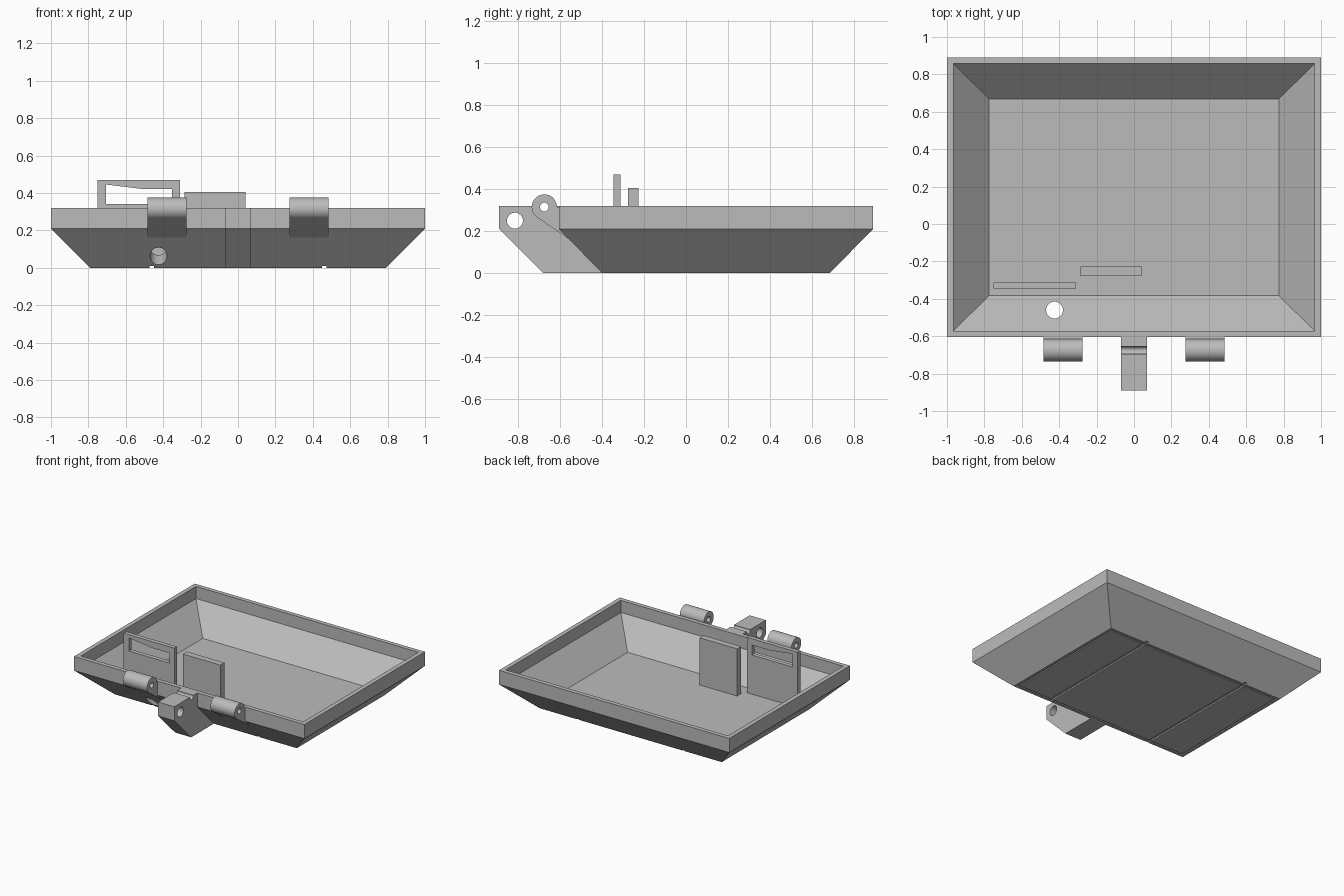
import bpy, bmesh
from math import cos, sin, radians
from mathutils import Vector, Matrix

if "Cube" in bpy.data.objects:
    bpy.data.objects.remove(bpy.data.objects["Cube"])

grey = bpy.data.materials.new("plain grey")
grey.use_nodes = True
grey.diffuse_color = (0.5, 0.5, 0.5, 1)
grey.node_tree.nodes["Principled BSDF"].inputs["Base Color"].default_value = (0.5, 0.5, 0.5, 1)


def finish(name, bm):
    bmesh.ops.recalc_face_normals(bm, faces=bm.faces)
    mesh = bpy.data.meshes.new(name)
    bm.to_mesh(mesh)
    bm.free()
    mesh.materials.append(grey)
    obj = bpy.data.objects.new(name, mesh)
    bpy.context.collection.objects.link(obj)
    return obj


def prism(name, profile, axis, start, end):
    """Extrude a profile along x (profile in y, z) or along y (profile in x, z)."""
    bm = bmesh.new()
    place = (lambda a, b: (start, a, b)) if axis == "x" else (lambda a, b: (a, start, b))
    face = bm.faces.new([bm.verts.new(place(a, b)) for a, b in profile])
    out = bmesh.ops.extrude_face_region(bm, geom=[face])
    shift = Vector((end - start, 0, 0) if axis == "x" else (0, end - start, 0))
    bmesh.ops.translate(bm, vec=shift, verts=[v for v in out["geom"] if isinstance(v, bmesh.types.BMVert)])
    return finish(name, bm)


def box(name, x0, x1, y0, y1, z0, z1):
    return prism(name, [(x0, z0), (x1, z0), (x1, z1), (x0, z1)], "y", y0, y1)


def rod(name, centre, radius, length, axis):
    bm = bmesh.new()
    turn = Matrix.Rotation(radians(90), 4, "Y") if axis == "x" else Matrix()
    bmesh.ops.create_cone(bm, cap_ends=True, segments=48, radius1=radius, radius2=radius,
                          depth=length, matrix=Matrix.Translation(centre) @ turn)
    return finish(name, bm)


def cut(obj, cutter):
    cutter.hide_render = True
    mod = obj.modifiers.new("cut", "BOOLEAN")
    mod.operation, mod.solver, mod.object = "DIFFERENCE", "EXACT", cutter
    with bpy.context.temp_override(object=obj, active_object=obj, selected_objects=[obj]):
        bpy.ops.object.modifier_apply(modifier=mod.name)
    bpy.data.objects.remove(cutter)


def smooth(obj):
    bpy.ops.object.select_all(action="DESELECT")
    obj.select_set(True)
    bpy.context.view_layer.objects.active = obj
    bpy.ops.object.shade_smooth_by_angle(angle=radians(30))


# Hollow tray: rectangular rings from the outer bottom, over the rim, to the inner floor
MID = 0.143
bm = bmesh.new()
rings = []
for hx, hy, z in [(0.79, 0.542, 0), (1, 0.748, 0.21), (1, 0.748, 0.32),
                  (0.965, 0.714, 0.32), (0.965, 0.714, 0.225), (0.775, 0.526, 0.035)]:
    rings.append([bm.verts.new((sx * hx, MID + sy * hy, z))
                  for sx, sy in ((-1, -1), (1, -1), (1, 1), (-1, 1))])
for low, high in zip(rings, rings[1:]):
    for i in range(4):
        j = (i + 1) % 4
        bm.faces.new((low[i], low[j], high[j], high[i]))
bm.faces.new(rings[0])
bm.faces.new(rings[-1])
tray = finish("tray", bm)

# Drain hole and shallow grooves on the underside
cut(tray, rod("drain_cutter", (-0.425, -0.46, 0.1), 0.045, 0.5, "z"))
for s in (-1, 1):
    cut(tray, box("groove_cutter", s * 0.46 - 0.012, s * 0.46 + 0.012, -0.5, 0.8, -0.05, 0.01))
    cut(tray, box("side_groove_cutter", s * 0.765 - 0.006, s * 0.765 + 0.006,
                  MID - 0.522, MID + 0.522, -0.05, 0.008))
    y = MID + s * 0.516
    cut(tray, box("end_groove_cutter", -0.765, 0.765, y - 0.006, y + 0.006, -0.05, 0.008))
smooth(tray)

# Central lug with cross hole and a pin channel in its top
PIN = (0, -0.675, 0.315)
lug = prism("front_lug", [(-0.89, 0.32), (-0.89, 0.21), (-0.68, 0), (-0.395, 0),
                          (-0.6, 0.21), (-0.6, 0.32)], "x", -0.07, 0.07)
cut(lug, rod("lug_hole_cutter", (0, -0.815, 0.25), 0.038, 1, "x"))
cut(lug, rod("channel_cutter", PIN, 0.021, 1, "x"))
smooth(lug)

# Hinge knuckles, blended down into the sloping wall
arc = [(PIN[1] + 0.06 * cos(radians(a)), PIN[2] + 0.06 * sin(radians(a))) for a in range(0, 235, 6)]
for side, x0 in (("right", -0.485), ("left", 0.275)):
    knuckle = prism(side + "_hinge_knuckle",
                    arc + [(-0.54, 0.15), (-0.6, 0.22), (-0.6, 0.315)], "x", x0, x0 + 0.21)
    cut(knuckle, rod("pin_cutter", PIN, 0.021, 2, "x"))
    smooth(knuckle)

# Upright plates standing on the floor
tall = box("slotted_plate", -0.75, -0.31, -0.346, -0.313, 0.03, 0.47)
cut(tall, prism("slot_cutter", [(-0.705, 0.342), (-0.353, 0.342), (-0.353, 0.42),
                                (-0.5, 0.42), (-0.705, 0.445)], "y", -0.5, -0.2))
box("short_plate", -0.285, 0.04, -0.277, -0.227, 0.03, 0.405)
